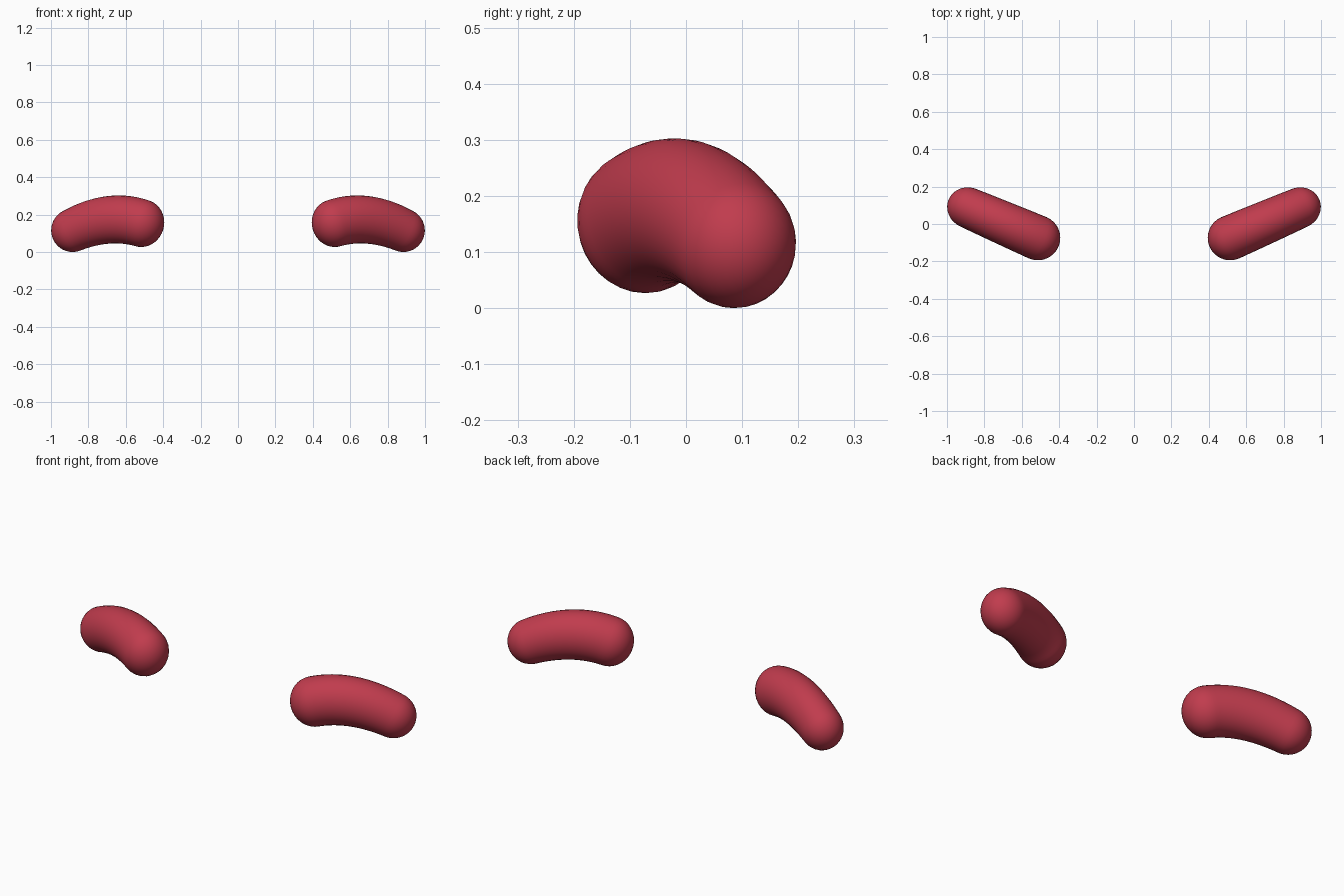
import bpy, bmesh, math
from mathutils import Vector

if "Cube" in bpy.data.objects:
    bpy.data.objects.remove(bpy.data.objects["Cube"])

red = bpy.data.materials.new("soft_red")
red.diffuse_color = (0.53, 0.045, 0.075, 1)
red.use_nodes = True
red.node_tree.nodes["Principled BSDF"].inputs["Base Color"].default_value = red.diffuse_color

SEGMENTS, BODY, CAP = 32, 20, 9
INNER = Vector((0.514, -0.074, 0.154))
MIDDLE = Vector((0.692, 0.003, 0.172))
OUTER = Vector((0.884, 0.086, 0.116))
CONTROL = MIDDLE * 2 - (INNER + OUTER) / 2
TIP_IN, TIP_OUT = 0.119, 0.116


def path(t):
    """Point and tangent of the arched centre line."""
    point = INNER * (1 - t) ** 2 + CONTROL * 2 * t * (1 - t) + OUTER * t ** 2
    tangent = (CONTROL - INNER) * (1 - t) + (OUTER - CONTROL) * t
    return point, tangent.normalized()


def radii(t):
    """Half width and half height along the centre line."""
    bulge = 4 * t * (1 - t)
    width = 0.120 * (1 - t) + 0.109 * t + 0.001 * bulge
    height = 0.128 * (1 - t) + 0.116 * t + 0.005 * bulge
    return width, height


def bean(name, side):
    # Each station: path parameter, offset beyond the end, ring scale
    stations = []
    for i in range(1, CAP):
        a = math.pi / 2 * i / CAP
        stations.append((0, -TIP_IN * math.cos(a), math.sin(a)))
    stations += [(i / BODY, 0, 1) for i in range(BODY + 1)]
    for i in range(CAP - 1, 0, -1):
        a = math.pi / 2 * i / CAP
        stations.append((1, TIP_OUT * math.cos(a), math.sin(a)))

    bm = bmesh.new()
    rings = []
    for t, offset, scale in stations:
        centre, tangent = path(t)
        across = tangent.cross(Vector((0, 0, 1))).normalized()
        up = across.cross(tangent)
        w, h = radii(t)
        ring = []
        for k in range(SEGMENTS):
            a = math.tau * k / SEGMENTS
            p = (centre + tangent * offset
                 + across * (w * scale * math.cos(a)) + up * (h * scale * math.sin(a)))
            ring.append(bm.verts.new((p.x * side, p.y, p.z)))
        rings.append(ring)
    for r0, r1 in zip(rings, rings[1:]):
        for k in range(SEGMENTS):
            n = (k + 1) % SEGMENTS
            bm.faces.new((r0[k], r0[n], r1[n], r1[k]))

    # Rounded tips
    for ring, t, offset in ((rings[0], 0, -TIP_IN), (rings[-1], 1, TIP_OUT)):
        centre, tangent = path(t)
        p = centre + tangent * offset
        tip = bm.verts.new((p.x * side, p.y, p.z))
        for k in range(SEGMENTS):
            bm.faces.new((ring[k], ring[(k + 1) % SEGMENTS], tip))
    bmesh.ops.recalc_face_normals(bm, faces=bm.faces[:])
    for f in bm.faces:
        f.smooth = True

    mesh = bpy.data.meshes.new(name)
    bm.to_mesh(mesh)
    bm.free()
    mesh.materials.append(red)
    bpy.context.collection.objects.link(bpy.data.objects.new(name, mesh))


# Mirrored pair of curved beans
bean("right_eyebrow", 1)
bean("left_eyebrow", -1)
